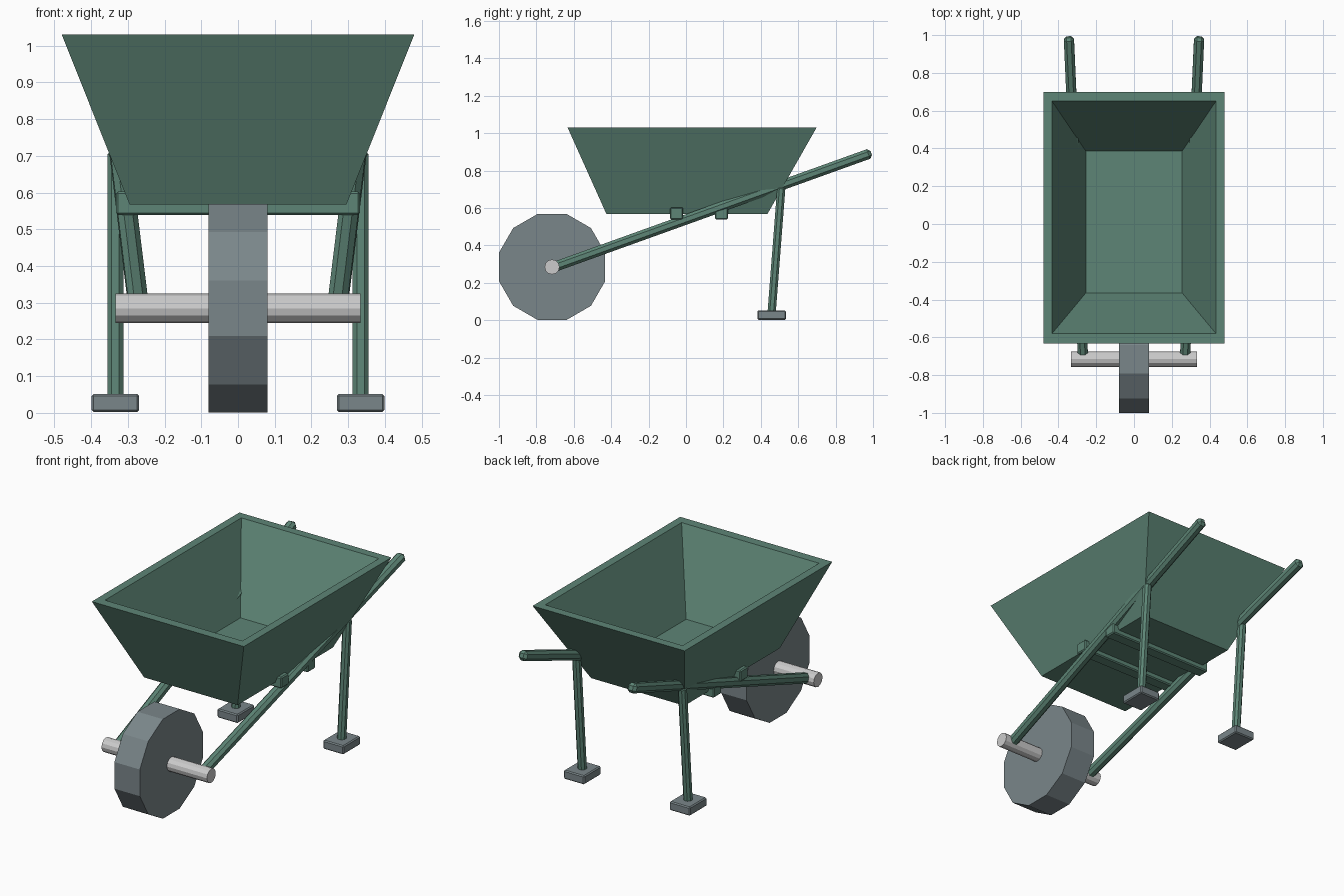
import bpy, bmesh, math
from mathutils import Vector, Matrix

if "Cube" in bpy.data.objects:
    bpy.data.objects.remove(bpy.data.objects["Cube"])


def material(name, rgb):
    m = bpy.data.materials.new(name)
    m.diffuse_color = (*rgb, 1)
    m.use_nodes = True
    m.node_tree.nodes["Principled BSDF"].inputs["Base Color"].default_value = m.diffuse_color
    return m


GREEN = material("green_paint", (0.11, 0.235, 0.18))
GREY = material("dark_grey", (0.195, 0.24, 0.255))
STEEL = material("steel", (0.55, 0.55, 0.55))


def make(name, bm, mat):
    bmesh.ops.recalc_face_normals(bm, faces=bm.faces)
    me = bpy.data.meshes.new(name)
    bm.to_mesh(me)
    bm.free()
    me.materials.append(mat)
    ob = bpy.data.objects.new(name, me)
    bpy.context.collection.objects.link(ob)
    return ob


def box(name, size, matrix, bevel, mat):
    bm = bmesh.new()
    bmesh.ops.create_cube(bm, size=1)
    bmesh.ops.scale(bm, vec=size, verts=bm.verts)
    bmesh.ops.bevel(bm, geom=bm.edges[:], offset=bevel, segments=1,
                    affect='EDGES', profile=0.5)
    bm.transform(matrix)
    return make(name, bm, mat)


def bar(name, a, b, width, bevel, mat):
    # chamfered square bar running between two points
    a, b = Vector(a), Vector(b)
    d = b - a
    z = d.normalized()
    x = Vector((1, 0, 0))
    x = (x - z * x.dot(z)).normalized()
    rot = Matrix((x, z.cross(x), z)).transposed().to_4x4()
    return box(name, (width, width, d.length),
               Matrix.Translation((a + b) / 2) @ rot, bevel, mat)


def cylinder(name, radius, length, centre, turn, mat):
    bm = bmesh.new()
    bmesh.ops.create_cone(bm, cap_ends=True, segments=12, radius1=radius,
                          radius2=radius, depth=length)
    bm.transform(Matrix.Translation(centre) @ Matrix.Rotation(math.pi / 2, 4, 'Y')
                 @ Matrix.Rotation(turn, 4, 'Z'))
    return make(name, bm, mat)


# Tray: four rectangular loops (outer floor, outer rim, inner rim, inner floor)
bm = bmesh.new()
loops = []
for hx, y0, y1, z in ((0.295, -0.425, 0.435, 0.567), (0.48, -0.633, 0.698, 1.03),
                      (0.434, -0.58, 0.65, 1.03), (0.255, -0.365, 0.386, 0.608)):
    loops.append([bm.verts.new((x, y, z)) for x, y in
                  ((-hx, y0), (hx, y0), (hx, y1), (-hx, y1))])
for low, high in zip(loops, loops[1:]):
    for i in range(4):
        j = (i + 1) % 4
        bm.faces.new((low[i], low[j], high[j], high[i]))
bm.faces.new(loops[0])
bm.faces.new(loops[-1])
make("tray", bm, GREEN)

# Wheel and axle
hub = (0, -0.716, 0.285)
cylinder("wheel", 0.284 / math.cos(math.pi / 12), 0.16, hub, math.pi / 12, GREY)
cylinder("axle", 0.04, 0.666, hub, 0, STEEL)

# Cross bars under the tray
for name, y in (("front_crossbar", -0.05), ("rear_crossbar", 0.19)):
    box(name, (0.665, 0.07, 0.064), Matrix.Translation((0, y, 0.571)), 0.006, GREEN)

# Handles, legs and feet on both sides
for side, s in (("left", -1), ("right", 1)):
    bar(side + "_handle", (s * 0.27, -0.71, 0.283), (s * 0.345, 0.99, 0.894),
        0.054, 0.015, GREEN)
    bar(side + "_leg", (s * 0.334, 0.457, 0.03), (s * 0.334, 0.51, 0.715),
        0.044, 0.012, GREEN)
    box(side + "_foot", (0.13, 0.154, 0.05),
        Matrix.Translation((s * 0.334, 0.458, 0.027)), 0.006, GREY)
